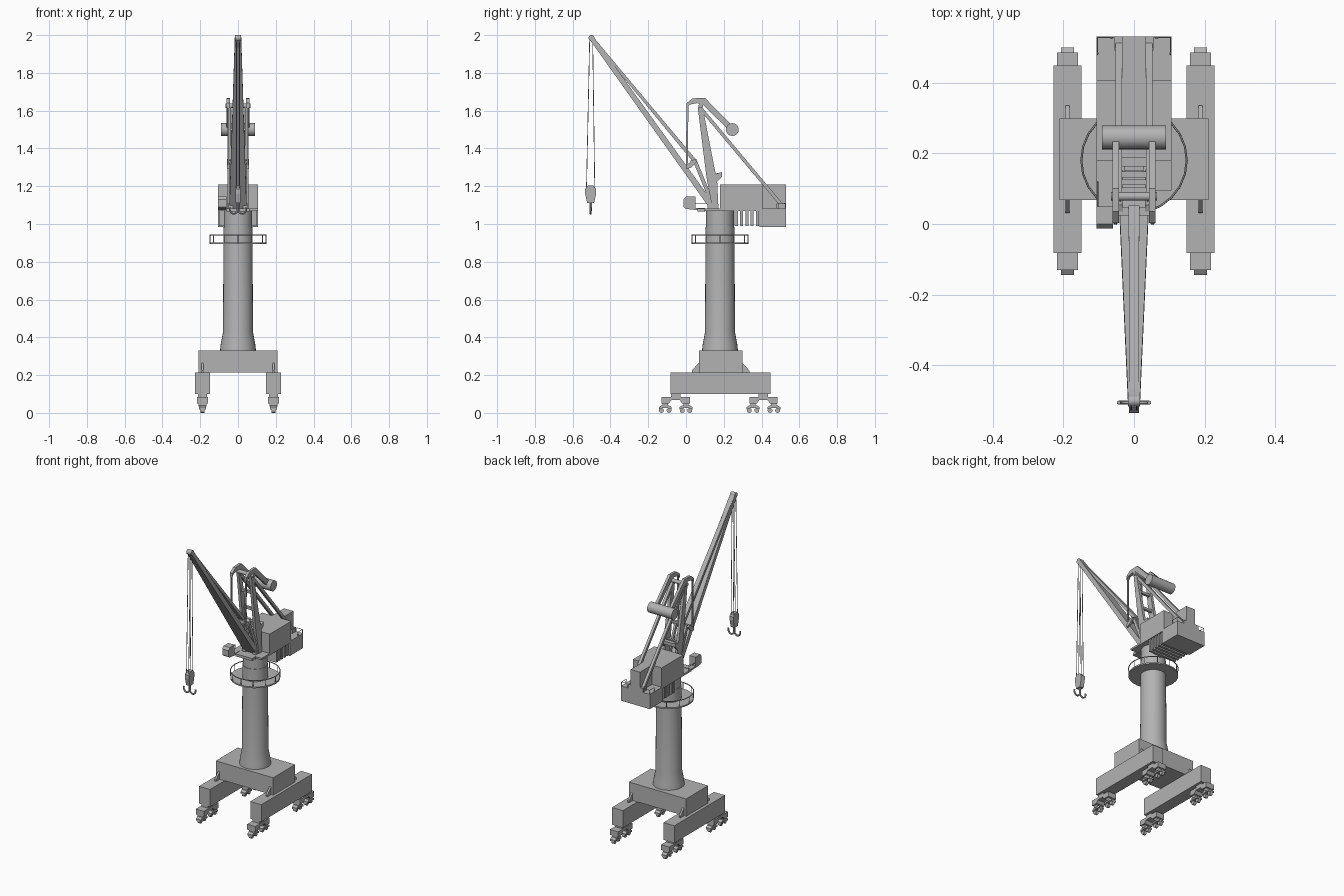
import bpy, bmesh
from math import sin, cos, pi, radians
from mathutils import Vector

cube = bpy.data.objects.get("Cube")
if cube:
    bpy.data.objects.remove(cube, do_unlink=True)

grey = bpy.data.materials.new("crane grey")
grey.use_nodes = True
grey.diffuse_color = (0.45, 0.45, 0.45, 1)
grey.node_tree.nodes["Principled BSDF"].inputs["Base Color"].default_value = (0.45, 0.45, 0.45, 1)

CY = 0.18    # tower axis
LEG = 0.188  # distance of the leg beams from the middle


def add(name, mesh, smooth=False):
    obj = bpy.data.objects.new(name, mesh)
    bpy.context.scene.collection.objects.link(obj)
    mesh.materials.clear()
    mesh.materials.append(grey)
    if smooth:
        bpy.ops.object.select_all(action="DESELECT")
        obj.select_set(True)
        bpy.context.view_layer.objects.active = obj
        bpy.ops.object.shade_smooth_by_angle(angle=radians(35))
    return obj


def loft(name, rings, smooth=False):
    """Skin closed rings of points and cap both ends."""
    bm = bmesh.new()
    loops = [[bm.verts.new(p) for p in ring] for ring in rings]
    n = len(loops[0])
    for a, b in zip(loops, loops[1:]):
        for i in range(n):
            j = (i + 1) % n
            bm.faces.new((a[i], a[j], b[j], b[i]))
    bm.faces.new(loops[0][::-1])
    bm.faces.new(loops[-1])
    bmesh.ops.recalc_face_normals(bm, faces=bm.faces)
    mesh = bpy.data.meshes.new(name)
    bm.to_mesh(mesh)
    bm.free()
    return add(name, mesh, smooth)


def prism(name, x0, x1, profile):
    """Side profile of (y, z) points swept across x."""
    return loft(name, [[(x, y, z) for y, z in profile] for x in (x0, x1)])


def box(name, x0, x1, y0, y1, z0, z1):
    return prism(name, x0, x1, [(y0, z0), (y1, z0), (y1, z1), (y0, z1)])


def beam(name, p, q, start, end=None):
    """Rectangular beam; start and end are (width, depth)."""
    p, q = Vector(p), Vector(q)
    d = (q - p).normalized()
    side = Vector((0, 1, 0)) if abs(d.x) > 0.9 else Vector((1, 0, 0))
    up = d.cross(side).normalized()
    rings = []
    for c, (w, h) in ((p, start), (q, end or start)):
        rings.append([c + side * a * w / 2 + up * b * h / 2
                      for a, b in ((-1, -1), (1, -1), (1, 1), (-1, 1))])
    return loft(name, rings)


def lathe(name, profile, n=32):
    """Round part about the tower axis from (radius, z) points."""
    return loft(name, [[(r * cos(2 * pi * i / n), CY + r * sin(2 * pi * i / n), z)
                        for i in range(n)] for r, z in profile], True)


def drum(name, x0, x1, y, z, r, n=20):
    """Cylinder lying along x."""
    return loft(name, [[(x, y + r * cos(2 * pi * i / n), z + r * sin(2 * pi * i / n))
                        for i in range(n)] for x in (x0, x1)], True)


def tube(name, points, r, cyclic=False):
    """Round bar or rope along a path."""
    curve = bpy.data.curves.new(name + " path", "CURVE")
    curve.dimensions = "3D"
    curve.bevel_depth = r
    curve.bevel_resolution = 1
    curve.use_fill_caps = True
    spline = curve.splines.new("POLY")
    spline.points.add(len(points) - 1)
    for pt, co in zip(spline.points, points):
        pt.co = (*co, 1)
    spline.use_cyclic_u = cyclic
    temp = bpy.data.objects.new(name + " path", curve)
    mesh = bpy.data.meshes.new_from_object(temp)
    bpy.data.objects.remove(temp)
    return add(name, mesh, True)


# Portal: cross beam, leg beams, gussets and wheel bogies
box("cross_beam", -0.21, 0.21, 0.068, 0.298, 0.215, 0.33)
for s in (-1, 1):
    x = s * LEG
    box("leg_beam", x - 0.04, x + 0.04, -0.082, 0.448, 0.1, 0.214)
    for y, e in ((0.298, 1), (0.068, -1)):
        prism("gusset", x - 0.006, x + 0.006,
              [(y, 0.21), (y + e * 0.037, 0.21), (y + e * 0.037, 0.225), (y, 0.265)])
    for y in (-0.055, 0.41):
        box("bogie_pivot", x - 0.025, x + 0.025, y - 0.025, y + 0.025, 0.075, 0.1)
        prism("bogie_rocker", x - 0.03, x + 0.03,
              [(y - 0.075, 0.085), (y - 0.075, 0.05), (y - 0.035, 0.05), (y - 0.022, 0.068),
               (y + 0.022, 0.068), (y + 0.035, 0.05), (y + 0.075, 0.05), (y + 0.075, 0.085)])
        for t in (y - 0.055, y + 0.055):
            box("truck_pin", x - 0.02, x + 0.02, t - 0.014, t + 0.014, 0.035, 0.052)
            prism("truck_frame", x - 0.018, x + 0.018,
                  [(t - 0.034, 0.018), (t - 0.012, 0.026), (t + 0.012, 0.026),
                   (t + 0.034, 0.018), (t + 0.034, 0.03), (t + 0.02, 0.04),
                   (t - 0.02, 0.04), (t - 0.034, 0.03)])
            for w in (t - 0.02, t + 0.02):
                drum("wheel", x - 0.01, x + 0.01, w, 0.013, 0.013, 12)

# Tower with ring walkway
lathe("tower", [(0.095, 0.33), (0.092, 0.36), (0.079, 0.43), (0.077, 0.985)])
lathe("slewing_column", [(0.074, 0.985), (0.074, 1.075)])
lathe("walkway_floor", [(0.15, 0.893), (0.15, 0.902)], 24)
ring = [(0.149 * cos(2 * pi * i / 24), CY + 0.149 * sin(2 * pi * i / 24)) for i in range(24)]
tube("walkway_rail", [(x, y, 0.943) for x, y in ring], 0.003, True)
for x, y in ring[::2]:
    tube("walkway_post", [(x, y, 0.9), (x, y, 0.943)], 0.0025)

# Slewing deck, machine house and counterweight
box("deck", -0.106, 0.106, 0.095, 0.53, 1.07, 1.082)
box("cab_walkway", -0.106, -0.06, 0.04, 0.1, 1.075, 1.085)
box("boom_foot_deck", -0.06, 0.06, 0.06, 0.1, 1.065, 1.082)
box("machine_house", -0.106, 0.106, 0.18, 0.405, 1.08, 1.21)
box("rear_house", -0.034, 0.034, 0.4, 0.53, 1.08, 1.21)
box("counterweight", -0.106, 0.106, 0.39, 0.53, 0.985, 1.075)
for i in range(5):
    y = 0.258 + i * 0.028
    box("deck_rib", -0.1, 0.1, y, y + 0.016, 0.99, 1.075)
prism("cab", -0.106, -0.06,
      [(0.0, 1.08), (0.05, 1.075), (0.05, 1.145), (0.0, 1.145), (-0.013, 1.13), (-0.013, 1.09)])
tube("cab_rail", [(-0.103, 0.05, 1.108), (-0.103, 0.12, 1.108), (-0.103, 0.12, 1.08)], 0.002)
for s in (-1, 1):
    tube("rear_rail", [(s * 0.103, 0.48, 1.08), (s * 0.103, 0.48, 1.108), (s * 0.103, 0.527, 1.108),
                       (s * 0.06, 0.527, 1.108), (s * 0.06, 0.527, 1.08)], 0.002)
    tube("rear_post", [(s * 0.103, 0.527, 1.08), (s * 0.103, 0.527, 1.108)], 0.002)

# Support frame, balance arms, stays and pull rods
for s in (-1, 1):
    x = s * 0.046
    prism("frame_leg", x - 0.009, x + 0.009,
          [(0.062, 1.62), (0.088, 1.62), (0.15, 1.3), (0.158, 1.265), (0.19, 1.275),
           (0.19, 1.25), (0.165, 1.225), (0.172, 1.08), (0.14, 1.08), (0.108, 1.25)])
    x = s * 0.052
    prism("balance_arm", x - 0.009, x + 0.009,
          [(0.003, 1.615), (0.003, 1.64), (0.035, 1.665), (0.1, 1.668), (0.255, 1.51),
           (0.235, 1.49), (0.09, 1.63), (0.06, 1.64), (0.018, 1.632)])
    beam("back_stay", (s * 0.043, 0.08, 1.61), (s * 0.043, 0.515, 1.09), (0.018, 0.018))
    beam("pull_rod", (x, 0.008, 1.63), (x, 0.004, 1.3), (0.008, 0.01))
    box("stay_foot", s * 0.043 - 0.012, s * 0.043 + 0.012, 0.49, 0.53, 1.08, 1.108)
drum("balance_weight", -0.09, 0.09, 0.245, 1.5, 0.034)
drum("balance_pivot", -0.065, 0.065, 0.078, 1.625, 0.012)
for y, z in ((0.095, 1.5), (0.118, 1.38), (0.14, 1.26)):
    beam("frame_rung", (-0.045, y, z), (0.045, y, z), (0.016, 0.016))
box("winch_shelf", -0.045, 0.045, 0.162, 0.19, 1.25, 1.27)

# Boom: tapered main girder, upper strut and bent lower legs
beam("boom_girder", (0, 0.14, 1.09), (0, -0.5, 1.985), (0.092, 0.032), (0.034, 0.026))
beam("boom_strut", (0, 0.045, 1.335), (0, -0.5, 1.99), (0.03, 0.02), (0.028, 0.014))
beam("strut_crossbar", (-0.055, 0.035, 1.325), (0.055, 0.035, 1.325), (0.022, 0.022))
for s in (-1, 1):
    x = s * 0.038
    beam("boom_rear_leg", (x, 0.045, 1.34), (x, 0.148, 1.09), (0.014, 0.02))
    prism("rod_bracket", s * 0.052 - 0.006, s * 0.052 + 0.006,
          [(0.0, 1.29), (0.03, 1.3), (0.058, 1.33), (0.045, 1.345), (0.0, 1.31)])
    box("foot_bracket", x - 0.012, x + 0.012, 0.115, 0.17, 1.07, 1.11)
drum("boom_tip", -0.017, 0.017, -0.5, 1.984, 0.016)

# Hoist ropes, hook block and double hook
for s in (-1, 1):
    for e in (-1, 1):
        tube("hoist_rope", [(s * 0.008, -0.502 + e * 0.008, 1.975),
                            (s * 0.008, -0.505 + e * 0.022, 1.185)], 0.0022)
prism("hook_block", -0.014, 0.014,
      [(-0.505 + y, z) for y, z in ((-0.018, 1.11), (0.018, 1.11), (0.029, 1.16), (0.029, 1.185),
                                    (0.014, 1.203), (-0.014, 1.203), (-0.029, 1.185), (-0.029, 1.16))])
tube("hook_shank", [(0, -0.505, 1.115), (0, -0.505, 1.068)], 0.007)
for s in (-1, 1):
    arc = [(s * (0.022 + 0.022 * cos(a)), -0.505, 1.08 + 0.026 * sin(a))
           for a in (pi + i * pi * 1.1 / 10 for i in range(11))]
    tube("hook_prong", arc, 0.0055)
